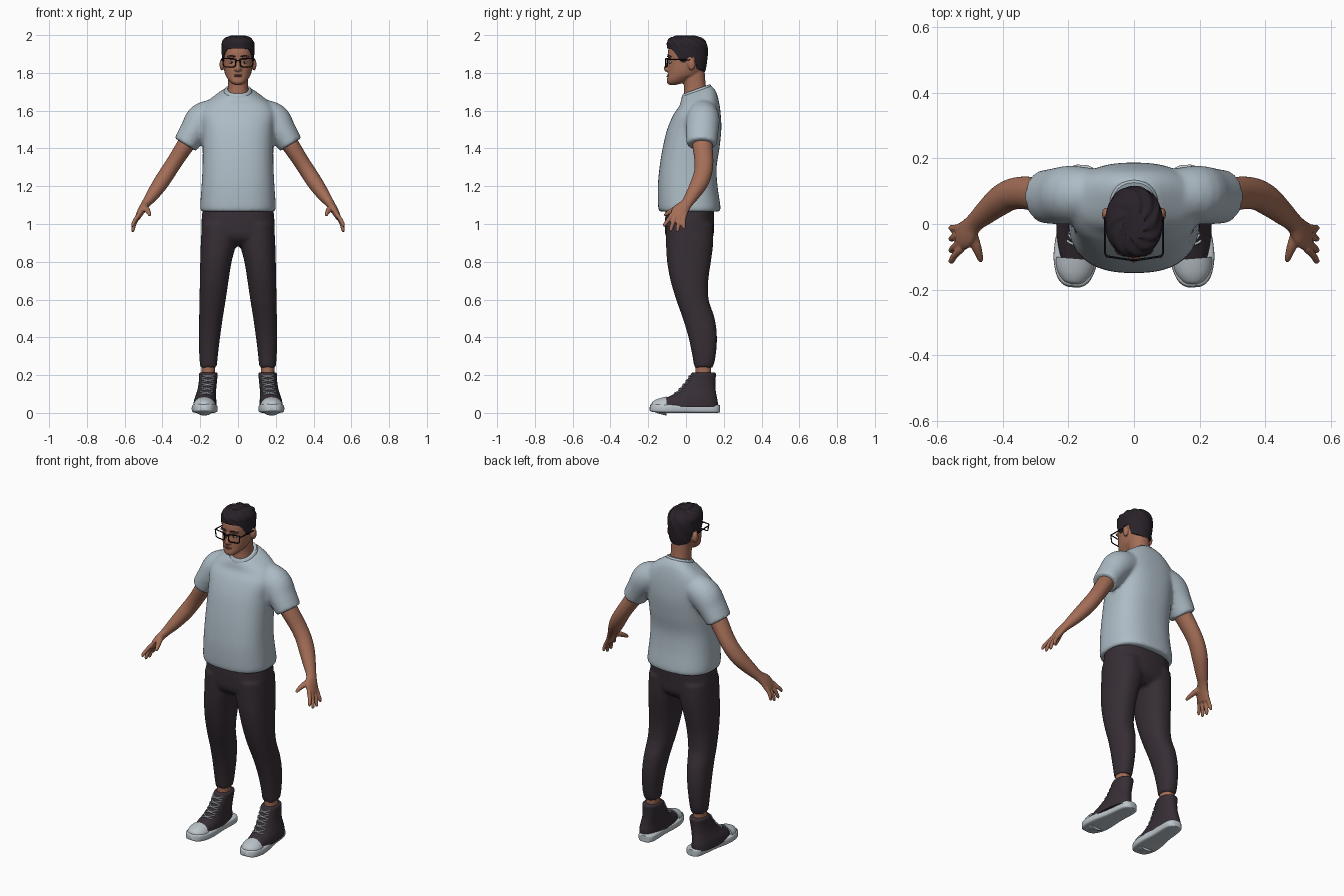
import bpy, bmesh, math
from mathutils import Vector, Matrix


def material(name, col):
    m = bpy.data.materials.new(name)
    m.diffuse_color = (*col, 1)
    return m


SHIRT = material("pale grey cloth", (0.42, 0.50, 0.56))
DARK = material("dark plum cloth", (0.037, 0.027, 0.035))
SKIN = material("brown skin", (0.37, 0.155, 0.095))
HAIR = material("black brown hair", (0.022, 0.016, 0.022))
RUBBER = material("light rubber", (0.50, 0.55, 0.59))
FRAME = material("black plastic", (0.006, 0.006, 0.008))
LIP = material("lip", (0.24, 0.085, 0.06))
EYE = material("eye white", (0.55, 0.52, 0.5))


def spline(st, k=6):
    """Catmull-Rom through tuples."""
    out = []
    for i in range(len(st) - 1):
        p = [st[max(i - 1, 0)], st[i], st[i + 1], st[min(i + 2, len(st) - 1)]]
        for j in range(k):
            t = j / k
            out.append(tuple(0.5 * (2 * b + (c - a) * t + (2 * a - 5 * b + 4 * c - d) * t * t
                                    + (3 * b - a - 3 * c + d) * t ** 3) for a, b, c, d in zip(*p)))
    return out + [tuple(st[-1])]


def lerp_at(st, z):
    """Linear lookup by first value."""
    z = min(max(z, st[0][0]), st[-1][0])
    for a, b in zip(st, st[1:]):
        if z <= b[0]:
            f = (z - a[0]) / max(b[0] - a[0], 1e-9)
            return tuple(p + (q - p) * f for p, q in zip(a, b))
    return st[-1]


def sup(a, n):
    c, s = math.cos(a), math.sin(a)
    return (math.copysign(abs(c) ** (2 / n), c), math.copysign(abs(s) ** (2 / n), s))


def ring_point(s, a, n=2.2, grow=0.0):
    """Station: z, x0, x1, y0, y1, tilt."""
    z, x0, x1, y0, y1, tilt = s
    u, v = sup(a, n)
    dy = ((y1 - y0) / 2 + grow) * v
    return Vector(((x0 + x1) / 2 + ((x1 - x0) / 2 + grow) * u, (y0 + y1) / 2 + dy, z + tilt * dy))


def skin_rings(bm, rings, caps=True):
    vs = [[bm.verts.new(p) for p in r] for r in rings]
    m = len(vs[0])
    for a, b in zip(vs, vs[1:]):
        for i in range(m):
            bm.faces.new((a[i], a[(i + 1) % m], b[(i + 1) % m], b[i]))
    if caps:
        bm.faces.new(vs[0])
        bm.faces.new(vs[-1])


def stack(bm, st, n=2.2, N=40, k=6):
    st = [tuple(s) + (0,) * (6 - len(s)) for s in st]
    st = [(s[0], min(s[1:3]), max(s[1:3]), *s[3:]) for s in st]
    skin_rings(bm, [[ring_point(s, 2 * math.pi * i / N, n) for i in range(N)] for s in spline(st, k)])


def tube(bm, st, ref=(0, 1, 0), N=16, n=2, k=4):
    """Station: x, y, z, side radius, other radius."""
    d, rings = spline(st, k), []
    for i, s in enumerate(d):
        t = (Vector(d[min(i + 1, len(d) - 1)][:3]) - Vector(d[max(i - 1, 0)][:3])).normalized()
        u = t.cross(Vector(ref)).normalized()
        v = u.cross(t)
        rings.append([Vector(s[:3]) + u * s[3] * sup(2 * math.pi * j / N, n)[0]
                      + v * s[4] * sup(2 * math.pi * j / N, n)[1] for j in range(N)])
    skin_rings(bm, rings)


def ball(bm, loc, size):
    bmesh.ops.create_uvsphere(bm, u_segments=20, v_segments=12, radius=1,
                              matrix=Matrix.LocRotScale(Vector(loc), None, Vector(size)))


def finish(name, bm, mat, mirror=False, voxel=0, smooth=3):
    bmesh.ops.recalc_face_normals(bm, faces=bm.faces[:])
    me = bpy.data.meshes.new(name)
    bm.to_mesh(me)
    bm.free()
    me.materials.append(mat)
    me.polygons.foreach_set("use_smooth", [True] * len(me.polygons))
    ob = bpy.data.objects.new(name, me)
    bpy.context.collection.objects.link(ob)
    if voxel:
        r = ob.modifiers.new("fuse", 'REMESH')
        r.mode, r.voxel_size, r.use_smooth_shade = 'VOXEL', voxel, True
        s = ob.modifiers.new("soften", 'SMOOTH')
        s.factor, s.iterations = 0.5, smooth
    else:
        me.set_sharp_from_angle(angle=math.radians(50))
    if mirror:
        ob.modifiers.new("mirror", 'MIRROR')
    return ob


# Shirt: torso and both sleeves fused
bm = bmesh.new()
torso = [(1.065, .19, -.135, .172, 0), (1.085, .2, -.147, .183, 0), (1.2, .193, -.149, .167, 0),
         (1.3, .188, -.14, .162, 0), (1.4, .187, -.124, .177, 0), (1.5, .19, -.1, .187, 0),
         (1.58, .198, -.066, .184, 0), (1.635, .175, -.035, .175, .1), (1.675, .125, -.028, .16, .25),
         (1.705, .074, -.02, .135, .36)]
stack(bm, [(z, -h, h, a, b, t) for z, h, a, b, t in torso], n=2.5, N=56)
for s in (1, -1):
    tube(bm, [(.10 * s, .09, 1.59, .075, .075), (.185 * s, .09, 1.555, .088, .088),
              (.235 * s, .085, 1.49, .075, .086), (.279 * s, .083, 1.42, .066, .08)], N=32)
finish("shirt", bm, SHIRT, voxel=.01, smooth=5)
bm = bmesh.new()
stack(bm, [(1.69, -.078, .078, -.024, .137, .36), (1.706, -.073, .073, -.021, .132, .36),
           (1.714, -.067, .067, -.016, .126, .36)])
finish("collar", bm, SHIRT)

# Trousers: hips and tapered legs fused
bm = bmesh.new()
hips = [(.885, .14, -.06, .1), (.93, .188, -.105, .143), (1.0, .194, -.111, .148), (1.09, .186, -.107, .15)]
stack(bm, [(z, -h, h, a, b) for z, h, a, b in hips], n=2.5)
leg = [(.24, .112, .2, .043, .143), (.3, .107, .205, .034, .157), (.4, .095, .208, .013, .164),
       (.5, .081, .206, -.017, .152), (.6, .065, .204, -.052, .12), (.7, .05, .202, -.082, .118),
       (.8, .034, .2, -.1, .132), (.9, .01, .197, -.106, .144), (1.0, .01, .192, -.106, .144)]
for s in (1, -1):
    stack(bm, [(z, a * s, b * s, c, d) for z, a, b, c, d in leg], n=2.3)
finish("trousers", bm, DARK, voxel=.01, smooth=5)

# Ankles
bm = bmesh.new()
stack(bm, [(.15, .122, .194, .05, .135), (.22, .122, .192, .05, .132), (.3, .115, .2, .045, .14)])
finish("ankles", bm, SKIN, mirror=True)

# Arms with palm, fingers and thumb
bm = bmesh.new()
tube(bm, [(.24, .085, 1.47, .048, .054), (.283, .088, 1.41, .046, .053), (.335, .095, 1.33, .042, .05),
          (.374, .09, 1.27, .042, .048), (.41, .07, 1.215, .041, .046), (.452, .035, 1.155, .034, .037),
          (.487, .003, 1.108, .024, .031), (.512, -.03, 1.07, .02, .044), (.533, -.042, 1.03, .014, .042)], N=24)
for yb, yt, zt in ((-.075, -.112, .985), (-.053, -.08, .96), (-.028, -.045, .957), (-.008, -.012, .972)):
    tube(bm, [(.525, yb, 1.05, .012, .012), (.547, (yb + yt) / 2 - .003, (1.05 + zt) / 2, .011, .011),
              (.556, yt, zt + .012, .01, .01), (.557, yt, zt, .006, .006)], N=12)
tube(bm, [(.498, -.02, 1.09, .018, .018), (.482, -.065, 1.075, .015, .016), (.47, -.1, 1.055, .011, .011),
          (.467, -.115, 1.045, .007, .007)], ref=(1, 0, 0), N=12)
finish("arms", bm, SKIN, mirror=True, voxel=.005, smooth=3)

# Head, neck, nose and ears fused
bm = bmesh.new()
head = [(1.737, .02, -.09, -.05), (1.75, .04, -.101, -.005), (1.77, .056, -.1, .03), (1.79, .067, -.097, .07),
        (1.82, .075, -.095, .095), (1.86, .079, -.093, .105), (1.9, .08, -.097, .107), (1.94, .076, -.088, .1),
        (1.97, .058, -.065, .08), (1.983, .03, -.03, .05)]
stack(bm, [(z, -h, h, a, b) for z, h, a, b in head])
stack(bm, [(1.64, -.07, .07, -.005, .125), (1.69, -.057, .057, -.012, .115), (1.74, -.054, .054, -.012, .104),
           (1.82, -.055, .055, -.03, .098)])
tube(bm, [(0, -.088, 1.875, .008, .01), (0, -.098, 1.845, .009, .01), (0, -.105, 1.823, .014, .013),
          (0, -.098, 1.81, .012, .01)], N=12)
for s in (1, -1):
    ball(bm, (.013 * s, -.098, 1.818), (.008, .009, .008))
    ball(bm, (.034 * s, -.086, 1.884), (.026, .01, .007))
    ball(bm, (.085 * s, .03, 1.845), (.013, .02, .032))
finish("head", bm, SKIN, voxel=.0045, smooth=3)

# Eyes, brows and lips
bm = bmesh.new()
ball(bm, (.034, -.081, 1.856), (.014, .0085, .007))
finish("eyes", bm, EYE, mirror=True)
bm = bmesh.new()
ball(bm, (.034, -.087, 1.856), (.0055, .0045, .0055))
finish("irises", bm, FRAME, mirror=True)
bm = bmesh.new()
tube(bm, [(.014, -.097, 1.886, .003, .003), (.038, -.093, 1.891, .004, .004), (.058, -.078, 1.886, .002, .002)],
     ref=(0, 0, 1), N=8)
finish("eyebrows", bm, HAIR, mirror=True)
bm = bmesh.new()
ball(bm, (0, -.095, 1.788), (.025, .007, .004))
ball(bm, (0, -.095, 1.781), (.021, .0075, .0045))
finish("lips", bm, LIP)

# Hair: cap rising from a hairline that varies around the head
cap = spline([(z, -h, h, a, b, 0) for z, h, a, b in
              [(1.79, .07, -.09, .094), (1.82, .078, -.095, .105), (1.86, .083, -.098, .112),
               (1.9, .086, -.101, .115), (1.94, .087, -.101, .114), (1.965, .083, -.1, .104),
               (1.985, .066, -.083, .08), (1.997, .03, -.045, .04)]])
line = [(-1, 1.93), (-.75, 1.925), (-.55, 1.90), (-.3, 1.855), (-.08, 1.855), (.05, 1.885), (.35, 1.88),
        (.5, 1.825), (1, 1.805)]
N, K, rings = 72, 22, []
for k in range(-1, K + 1):
    t, row = max(k, 0) / K, []
    for i in range(N):
        a = 2 * math.pi * i / N
        z0 = lerp_at(line, math.sin(a))[1]
        z = z0 + (1.997 - z0) * math.sin(t * math.pi / 2)
        bump = .004 * math.sin(9 * a + k * .8) * t if k < K else 0
        p = ring_point(lerp_at(cap, z), a, 2.1, -.014 if k < 0 else bump)
        p.z += bump * .6
        row.append(p)
    rings.append(row)
bm = bmesh.new()
skin_rings(bm, rings)
finish("hair", bm, HAIR)

# Glasses: rims, bridge and temples
bm = bmesh.new()
corners = [(.011, -.109, 1.874), (.082, -.099, 1.877), (.077, -.099, 1.837), (.066, -.101, 1.832),
           (.022, -.108, 1.832), (.013, -.109, 1.84)]
bars = list(zip(corners, corners[1:] + corners[:1]))
bars += [((0, -.109, 1.866), (.012, -.109, 1.866)), ((.082, -.1, 1.873), (.088, -.09, 1.872)),
         ((.088, -.09, 1.872), (.088, .035, 1.868))]
for a, b in bars:
    tube(bm, [(*a, .0032, .0032), (*b, .0032, .0032)], ref=(.1, .3, .95), N=8, k=1)
finish("glasses", bm, FRAME, mirror=True)


# Shoes: rubber sole, cloth upper, toe cap and laces
def toe_out(y):
    return .17 - .075 * y


bm = bmesh.new()
sole = [(-.191, .018, .028, .014), (-.183, .036, .027, .019), (-.16, .054, .025, .022), (-.11, .067, .023, .023),
        (-.05, .066, .022, .022), (.03, .055, .022, .022), (.1, .052, .022, .022), (.15, .047, .022, .022),
        (.172, .034, .022, .021), (.18, .016, .022, .019)]
tube(bm, [(toe_out(y), y, z, w, h) for y, w, z, h in sole], ref=(0, 0, 1), n=5, N=32)
finish("shoe_soles", bm, RUBBER, mirror=True)
bm = bmesh.new()
upper = [(.03, .113, .237, -.165, .168, 0), (.06, .114, .234, -.142, .168, 0), (.08, .116, .229, -.105, .164, 0),
         (.1, .117, .222, -.065, .16, 0), (.13, .115, .213, -.03, .156, 0), (.17, .111, .207, .002, .156, 0),
         (.205, .108, .206, .026, .158, 0), (.214, .113, .2, .034, .152, 0)]
stack(bm, upper, n=2.2)
finish("shoe_uppers", bm, DARK, mirror=True)
bm = bmesh.new()
tube(bm, [(toe_out(y), y, .036, w, h) for y, w, h in
          [(-.183, .012, .012), (-.176, .032, .024), (-.155, .049, .036), (-.13, .058, .044), (-.105, .06, .05)]],
     ref=(0, 0, 1), N=28)
finish("shoe_toe_caps", bm, RUBBER, mirror=True)
bm = bmesh.new()
dense = spline(upper)
for i in range(5):
    z0 = .097 + .022 * i
    for s in (1, -1):
        pts = [(*ring_point(lerp_at(dense, z0 + .016 * f), -math.pi / 2 + s * (f - .5) * 1.3, 2.2, .002), .0038, .0038)
               for f in (0, .25, .5, .75, 1)]
        tube(bm, pts, ref=(0, 0, 1), N=8, k=2)
finish("shoe_laces", bm, RUBBER, mirror=True)
